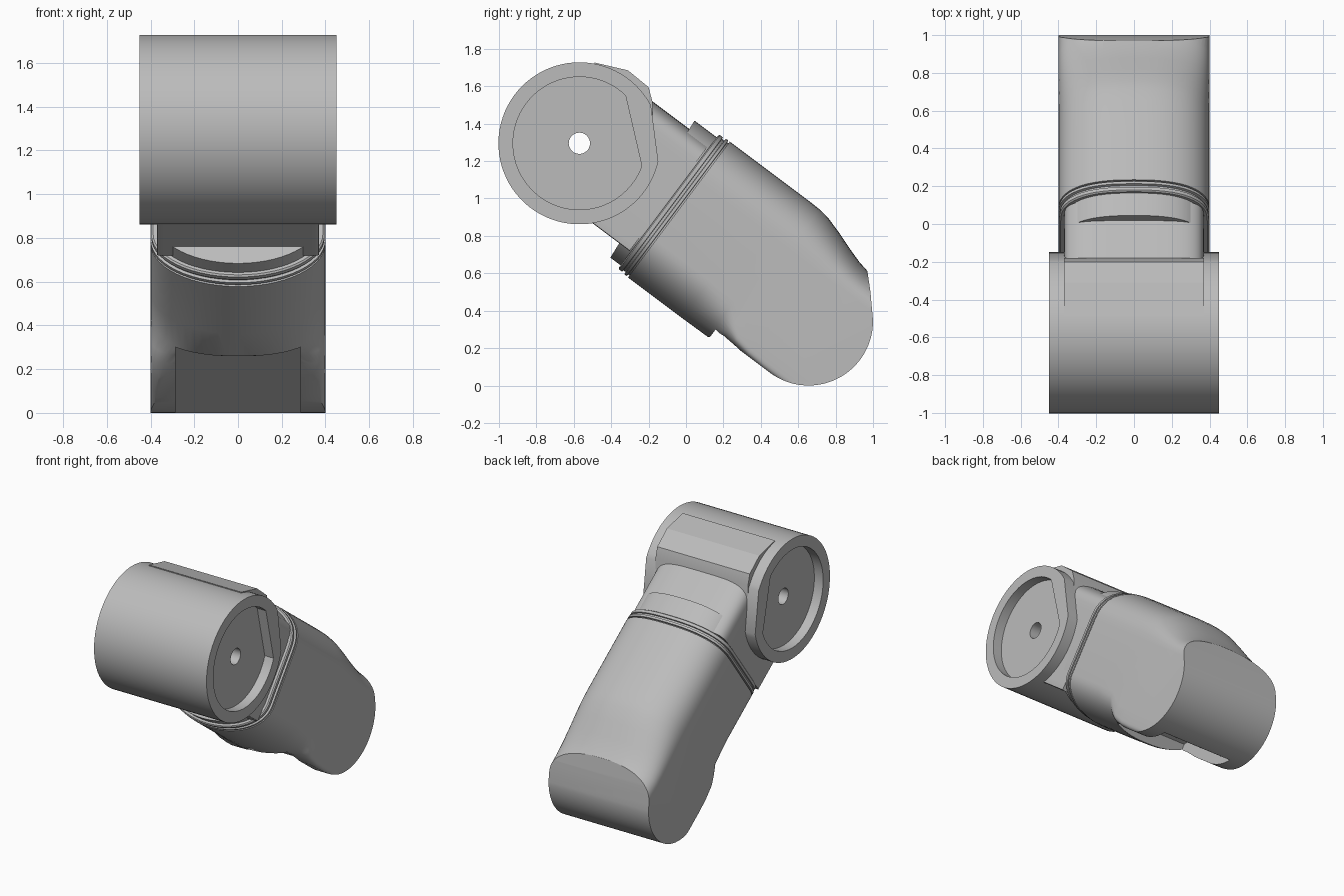
import bpy, bmesh, math
from mathutils import Vector

if "Cube" in bpy.data.objects:
    bpy.data.objects.remove(bpy.data.objects["Cube"])

# One grey for the whole joint
grey = bpy.data.materials.new("plain grey")
grey.use_nodes = True
COLOR = (0.5, 0.5, 0.5, 1)
grey.diffuse_color = COLOR
grey.node_tree.nodes["Principled BSDF"].inputs["Base Color"].default_value = COLOR

# Frame of the arm: s runs down the arm, t across it, x sideways
PIVOT = Vector((0, -0.57, 1.295))
ALONG = Vector((0, 0.8, -0.6))
ACROSS = Vector((0, 0.6, 0.8))


def arm(x, s, t):
    return PIVOT + Vector((x, 0, 0)) + ALONG * s + ACROSS * t


def hub(x, y, z):
    return PIVOT + Vector((x, y, z))


def loft(name, rings):
    """Closed solid through rings of equal length."""
    bm = bmesh.new()
    loops = [[bm.verts.new(p) for p in ring] for ring in rings]
    for a, b in zip(loops, loops[1:]):
        for i in range(len(a)):
            j = (i + 1) % len(a)
            bm.faces.new((a[i], a[j], b[j], b[i]))
    bm.faces.new(loops[0])
    bm.faces.new(loops[-1])
    bmesh.ops.recalc_face_normals(bm, faces=bm.faces)
    mesh = bpy.data.meshes.new(name)
    bm.to_mesh(mesh)
    bm.free()
    mesh.materials.append(grey)
    obj = bpy.data.objects.new(name, mesh)
    bpy.context.collection.objects.link(obj)
    return obj


def extrude(name, profile, x0, x1, frame):
    return loft(name, [[frame(x, a, b) for a, b in profile] for x in (x0, x1)])


def activate(obj):
    bpy.ops.object.select_all(action='DESELECT')
    obj.select_set(True)
    bpy.context.view_layer.objects.active = obj


def combine(obj, tool, operation='DIFFERENCE'):
    mod = obj.modifiers.new("cut", 'BOOLEAN')
    mod.operation = operation
    mod.solver = 'EXACT'
    mod.object = tool
    activate(obj)
    bpy.ops.object.modifier_apply(modifier=mod.name)
    bpy.data.objects.remove(tool)


def smooth(obj, angle=28):
    activate(obj)
    bpy.ops.object.shade_smooth_by_angle(angle=math.radians(angle))


def arc(cx, cy, r, start, end, n):
    angles = [math.radians(start + (end - start) * i / n) for i in range(n + 1)]
    return [(cx + r * math.cos(a), cy + r * math.sin(a)) for a in angles]


def section(s, half, bottom, top, e_top=2.5, e_low=2.0, high=0.22, low=-0.17, slant=0):
    """Flat-sided section with a rounded crown and belly."""
    ring, n = [], 28
    for side, e, base, peak in ((1, e_top, high, top), (-1, e_low, low, bottom)):
        for i in range(n + 1):
            a = math.pi * i / n
            c, h = math.cos(a), max(math.sin(a), 0)
            x = side * half * math.copysign(abs(c) ** (2 / e), c)
            t = base + (peak - base) * h ** (2 / e)
            ring.append(arm(x, s + slant * t, t))
    return ring


# Pivot hub: drum with a flat on the arm side, D-shaped recesses and a through hole
drum = extrude("pivot_drum", arc(0, 0, 0.433, 28, 347, 72), -0.45, 0.45, hub)
for side in (-1, 1):
    recess = arc(0, 0, 0.355, 46, 340, 60)
    combine(drum, extrude("recess_cutter", recess, side * 0.38, side * 0.6, hub))
combine(drum, extrude("hole_cutter", arc(0, 0, 0.057, 0, 345, 23), -1, 1, hub))
smooth(drum)

# Raised shoulder between the drum flanges
shoulder = [(0.08, 0.432), (0.26, 0.39), (0.37, 0.3), (0.39, 0.225), (0.39, -0.15), (0.1, 0.1)]
smooth(extrude("drum_shoulder", shoulder, -0.37, 0.37, hub), 20)

# Neck joining drum and arm
smooth(loft("neck", [section(s, 0.37, -0.3, 0.414, 4, 30, 0.25, -0.25) for s in (0.12, 0.56)]))

# Collar with a slanted front
smooth(loft("collar", [section(0.463, 0.37, -0.39, 0.466, slant=-0.093),
                       section(0.6, 0.37, -0.39, 0.466)]))

# Grooved band at the mouth of the arm
band = []
for s, inset in ((0.568, 0.012), (0.574, 0.004), (0.594, 0.004), (0.596, 0.014),
                 (0.61, 0.014), (0.612, 0), (0.628, 0), (0.63, 0.012), (0.65, 0.012)):
    band.append(section(s, 0.4 - inset, -0.416 + inset, 0.49 - inset))
smooth(loft("mouth_band", band))

# Arm shell: s, belly, crown, belly squareness, belly shoulder
stations = [(0.638, -0.418, 0.49, 2, -0.17), (1.0, -0.418, 0.49, 2, -0.17),
            (1.17, -0.416, 0.49, 2.2, -0.18), (1.24, -0.37, 0.488, 4, -0.22),
            (1.3, -0.366, 0.48, 7, -0.25), (1.4, -0.375, 0.45, 10, -0.25),
            (1.5, -0.38, 0.415, 10, -0.25), (1.58, -0.38, 0.39, 10, -0.25),
            (1.65, -0.38, 0.376, 10, -0.25), (1.95, -0.38, 0.37, 10, -0.25)]
shell = loft("arm_shell", [section(s, 0.4, b, c, 2.5, e, 0.22, low) for s, b, c, e, low in stations])

# Rounded tip
tip = [(0.5, 0.6), (1.5, 0.6), (1.643, 0.376), (1.72, 0.3)]
tip += arc(1.55, -0.025, 0.345, 37, -90, 30) + [(1.26, -0.37), (1.2, -0.6), (0.5, -0.6)]
combine(shell, extrude("tip_cutter", tip, -0.6, 0.6, arm), 'INTERSECT')

# Slot under the tip, leaving an ear on each side
slot = [(1.18, -0.6), (1.18, -0.32), (1.2, -0.3), (2.1, -0.3), (2.1, -0.6)]
combine(shell, extrude("slot_cutter", slot, -0.285, 0.285, arm))
smooth(shell)
